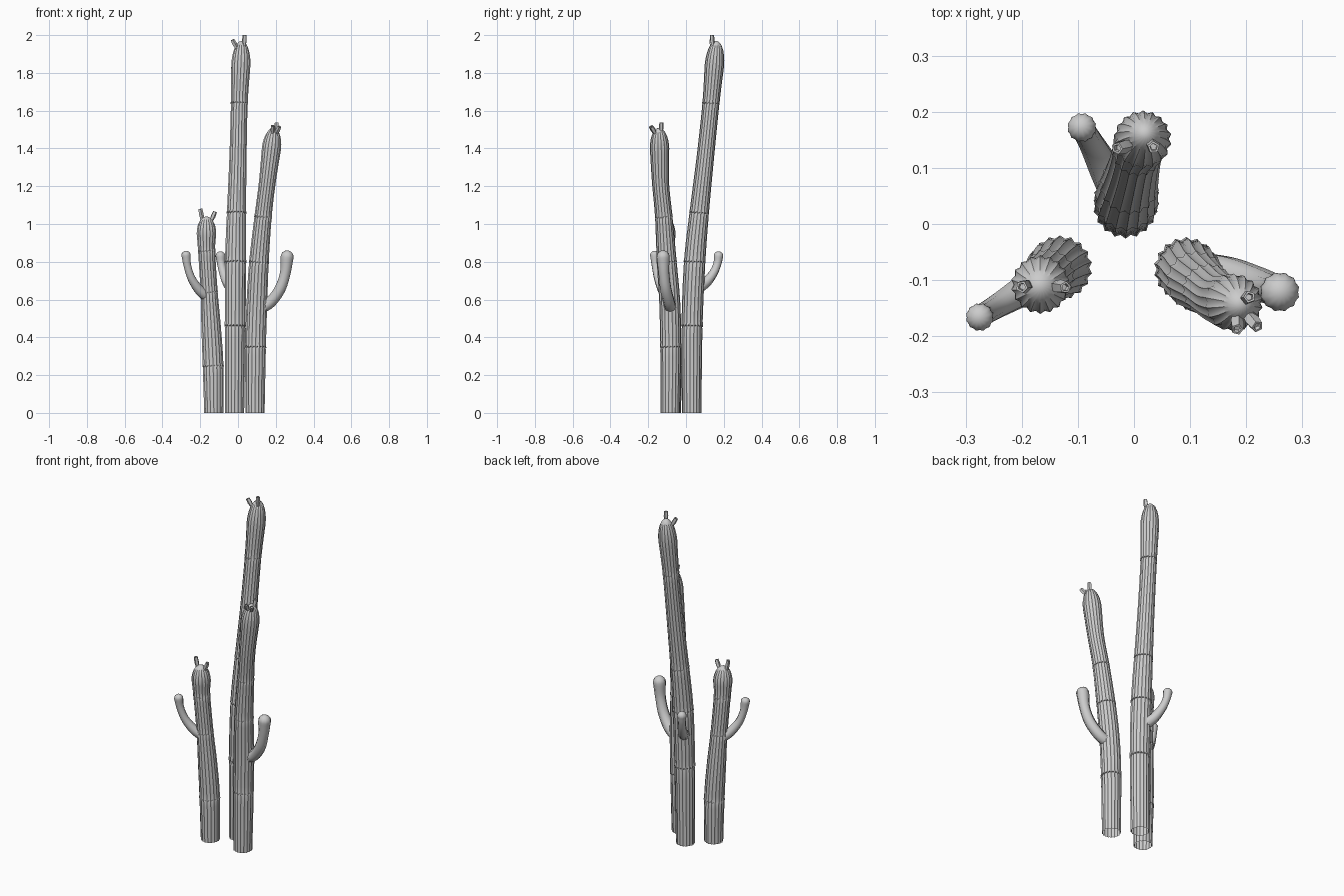
import bpy, bmesh, math
from mathutils import Vector

cube = bpy.data.objects.get("Cube")
if cube:
    bpy.data.objects.remove(cube)

grey = bpy.data.materials.new("plain grey")
grey.use_nodes = True
COLOUR = (0.6, 0.6, 0.6, 1)
grey.diffuse_color = COLOUR
grey.node_tree.nodes["Principled BSDF"].inputs["Base Color"].default_value = COLOUR


def finish(bm, name, angle):
    bmesh.ops.recalc_face_normals(bm, faces=bm.faces)
    mesh = bpy.data.meshes.new(name)
    bm.to_mesh(mesh)
    bm.free()
    mesh.materials.append(grey)
    obj = bpy.data.objects.new(name, mesh)
    bpy.context.collection.objects.link(obj)
    bpy.ops.object.select_all(action='DESELECT')
    obj.select_set(True)
    bpy.context.view_layer.objects.active = obj
    bpy.ops.object.shade_smooth_by_angle(angle=math.radians(angle))


def spline(points, u):
    """Smooth curve through points holding x, y, z and radius."""
    last = len(points) - 1
    i = min(int(u), last - 1)
    t = u - i
    b, c = points[i], points[i + 1]
    a = points[i - 1] if i else b * 2 - c
    d = points[i + 2] if i + 2 <= last else c * 2 - b
    return b + (c - a) * t / 2 + (a * 2 - b * 5 + c * 4 - d) * t * t / 2 \
        + (b * 3 - a - c * 3 + d) * t ** 3 / 2


def ribbed_tube(name, stations, ribs, depth, cap, joints=()):
    """Ribbed stem through the stations, open below, domed on top."""
    pts = [Vector(s) for s in stations]
    last = len(pts) - 1
    rows = [(k / 6, 1, 0) for k in range(last * 6 + 1) if k % 6 or k // 6 not in joints]
    # a pinch with a jagged collar just above it
    for j in joints:
        rows += [(j - 0.05, 1, 0), (j, 0.95, 0), (j + 0.02, 1.04, 0.012), (j + 0.07, 1, 0)]
    rows.sort()
    bm = bmesh.new()
    loops = []

    def ring(centre, axis, radius, drop=0):
        side = Vector((0, 1, 0)).cross(axis).normalized()
        front = axis.cross(side)
        loop = []
        for k in range(ribs * 2):
            a = math.pi * k / ribs
            r = radius * (1 + depth if k % 2 else 1 - depth)
            p = centre + (side * math.cos(a) + front * math.sin(a)) * r
            loop.append(bm.verts.new(p - axis * drop * (k % 2)))
        loops.append(loop)

    for u, scale, drop in rows:
        p = spline(pts, u)
        axis = (spline(pts, min(u + 0.05, last)) - spline(pts, max(u - 0.05, 0))).xyz.normalized()
        if u == 0 and p.z == 0:
            axis = Vector((0, 0, 1))
        ring(p.xyz, axis, p.w * scale, drop)
    for k in range(1, 7):
        a = math.pi / 2 * k / 7
        ring(p.xyz + axis * cap * math.sin(a), axis, p.w * math.cos(a))
    tip = bm.verts.new(p.xyz + axis * cap)
    n = ribs * 2
    for lo, hi in zip(loops, loops[1:]):
        for k in range(n):
            bm.faces.new((lo[k], lo[(k + 1) % n], hi[(k + 1) % n], hi[k]))
    for k in range(n):
        bm.faces.new((loops[-1][k], loops[-1][(k + 1) % n], tip))
    finish(bm, name, 50)


def bud(name, base, tip):
    """Five-sided bud, widest near its hollow end."""
    base, tip = Vector(base), Vector(tip)
    turn = (tip - base).to_track_quat('Z', 'Y')
    length = (tip - base).length
    bm = bmesh.new()
    loops = []
    for h, r in ((0, 0.008), (0.55, 0.013), (1, 0.011), (1, 0.007), (0.85, 0.006)):
        loops.append([bm.verts.new(base + turn @ Vector((
            r * math.cos(k * math.tau / 5), r * math.sin(k * math.tau / 5), h * length)))
            for k in range(5)])
    for lo, hi in zip(loops, loops[1:]):
        for k in range(5):
            bm.faces.new((lo[k], lo[(k + 1) % 5], hi[(k + 1) % 5], hi[k]))
    bm.faces.new(loops[-1])
    bm.faces.new(loops[0][::-1])
    finish(bm, name, 30)


# three main stems
ribbed_tube("tall_stem", [
    (-0.018, 0.03, 0, 0.049), (-0.015, 0.032, 0.46, 0.053), (-0.013, 0.046, 0.8, 0.054),
    (-0.008, 0.07, 1.06, 0.049), (0, 0.103, 1.36, 0.044), (0.007, 0.132, 1.64, 0.043),
    (0.015, 0.15, 1.84, 0.049)], 18, 0.05, 0.13, (1, 2, 3, 5))
ribbed_tube("middle_stem", [
    (0.09, -0.083, 0, 0.049), (0.093, -0.081, 0.35, 0.053), (0.1, -0.086, 0.58, 0.053),
    (0.111, -0.102, 0.8, 0.05), (0.133, -0.118, 1.04, 0.044), (0.155, -0.135, 1.22, 0.043),
    (0.177, -0.14, 1.4, 0.049)], 18, 0.05, 0.11, (1, 3, 4))
ribbed_tube("short_stem", [
    (-0.128, -0.078, 0, 0.049), (-0.132, -0.078, 0.25, 0.053), (-0.142, -0.083, 0.45, 0.05),
    (-0.153, -0.092, 0.64, 0.044), (-0.166, -0.104, 0.86, 0.044),
    (-0.167, -0.108, 0.95, 0.05)], 18, 0.05, 0.09, (1, 3, 4))

# upturned side arms
ribbed_tube("tall_stem_arm", [
    (-0.03, 0.06, 0.66, 0.032), (-0.055, 0.105, 0.69, 0.027), (-0.077, 0.145, 0.74, 0.022),
    (-0.089, 0.166, 0.79, 0.021), (-0.093, 0.172, 0.83, 0.025)], 12, 0.04, 0.025)
ribbed_tube("middle_stem_arm", [
    (0.11, -0.08, 0.55, 0.03), (0.17, -0.09, 0.585, 0.03), (0.222, -0.107, 0.655, 0.029),
    (0.25, -0.117, 0.74, 0.028), (0.26, -0.121, 0.825, 0.034)], 12, 0.04, 0.035)
ribbed_tube("short_stem_arm", [
    (-0.15, -0.09, 0.61, 0.03), (-0.2, -0.12, 0.645, 0.026), (-0.245, -0.147, 0.71, 0.021),
    (-0.268, -0.161, 0.78, 0.02), (-0.275, -0.166, 0.835, 0.024)], 12, 0.04, 0.023)

# buds on the crowns
bud("tall_stem_bud_left", (0.033, 0.142, 1.94), (0.035, 0.137, 2.0))
bud("tall_stem_bud_right", (-0.003, 0.142, 1.925), (-0.03, 0.135, 1.975))
bud("middle_stem_bud_back", (0.198, -0.133, 1.475), (0.206, -0.13, 1.537))
bud("middle_stem_bud_front", (0.183, -0.163, 1.475), (0.184, -0.188, 1.52))
bud("middle_stem_bud_left", (0.2, -0.16, 1.475), (0.22, -0.183, 1.515))
bud("short_stem_bud_right", (-0.187, -0.11, 1.01), (-0.2, -0.112, 1.08))
bud("short_stem_bud_left", (-0.145, -0.11, 1.01), (-0.122, -0.113, 1.065))
